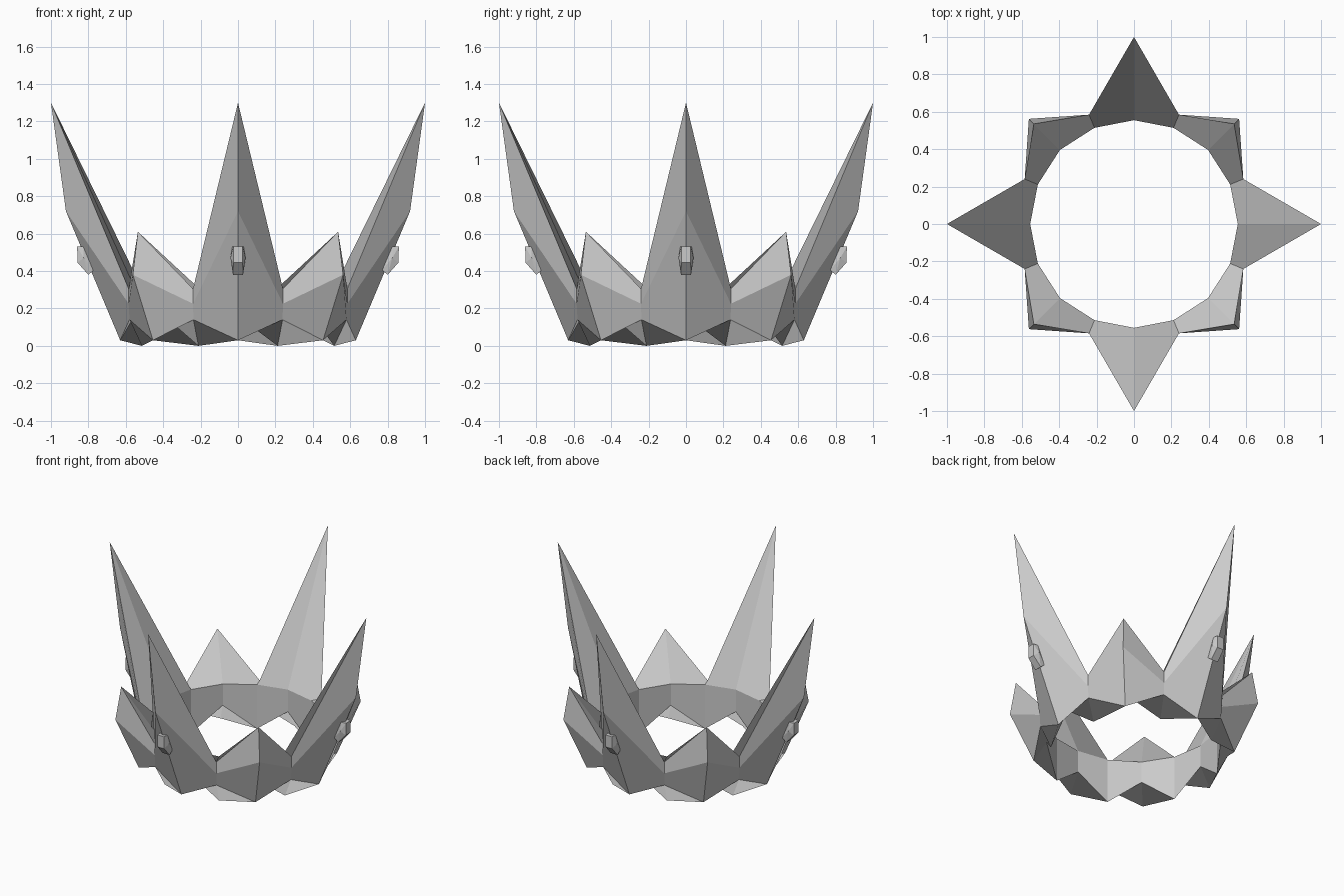
import bpy, bmesh
from math import pi, cos, sin
from mathutils import Matrix, Vector

if "Cube" in bpy.data.objects:
    bpy.data.objects.remove(bpy.data.objects["Cube"])


def make_object(name, bm):
    bmesh.ops.recalc_face_normals(bm, faces=bm.faces)
    mesh = bpy.data.meshes.new(name)
    bm.to_mesh(mesh)
    bm.free()
    ob = bpy.data.objects.new(name, mesh)
    bpy.context.collection.objects.link(ob)
    return ob


# Column profiles as (radius, z): top, ridge, outer bottom, inner bottom, inner top
SPIKE = [(1.0, 1.3), (0.92, 0.72), (0.63, 0.03), (0.555, 0.16), (0.555, 0.315)]
CORNER = [(0.757, 0.61), (0.795, 0.38), (0.643, 0.03), (0.56, 0.16), (0.56, 0.31)]
VALLEY = [(0.632, 0.305), (0.632, 0.225), (0.627, 0.14), (0.556, 0.0), (0.556, 0.31)]
VALLEY_ANGLE = 0.39

# Crown band: sixteen columns around the ring, joined by quads
quarter = [(0, SPIKE), (VALLEY_ANGLE, VALLEY), (pi / 4, CORNER), (pi / 2 - VALLEY_ANGLE, VALLEY)]
bm = bmesh.new()
columns = []
for q in range(4):
    for offset, profile in quarter:
        a = q * pi / 2 + offset
        columns.append([bm.verts.new((r * cos(a), r * sin(a), z)) for r, z in profile])
for i, c in enumerate(columns):
    n = columns[(i + 1) % 16]
    for j in range(5):
        k = (j + 1) % 5
        bm.faces.new((c[j], n[j], n[k], c[k]))
make_object("crown_band", bm)

# Gems: faceted studs on the four tall spikes, (radius, half width, z)
GEM = [(0.86, 0.025, 0.53), (0.825, 0.03, 0.53), (0.858, 0.025, 0.445),
       (0.825, 0.04, 0.47), (0.80, 0.027, 0.38), (0.77, 0.03, 0.405)]
for i, side in enumerate(("right", "back", "left", "front")):
    bm = bmesh.new()
    turn = Matrix.Rotation(i * pi / 2, 3, 'Z')
    for r, w, z in GEM:
        for s in (-1, 1):
            bm.verts.new(turn @ Vector((r, s * w, z)))
    bmesh.ops.convex_hull(bm, input=bm.verts)
    bmesh.ops.dissolve_limit(bm, angle_limit=0.02, verts=bm.verts, edges=bm.edges)
    make_object("gem_" + side, bm)
